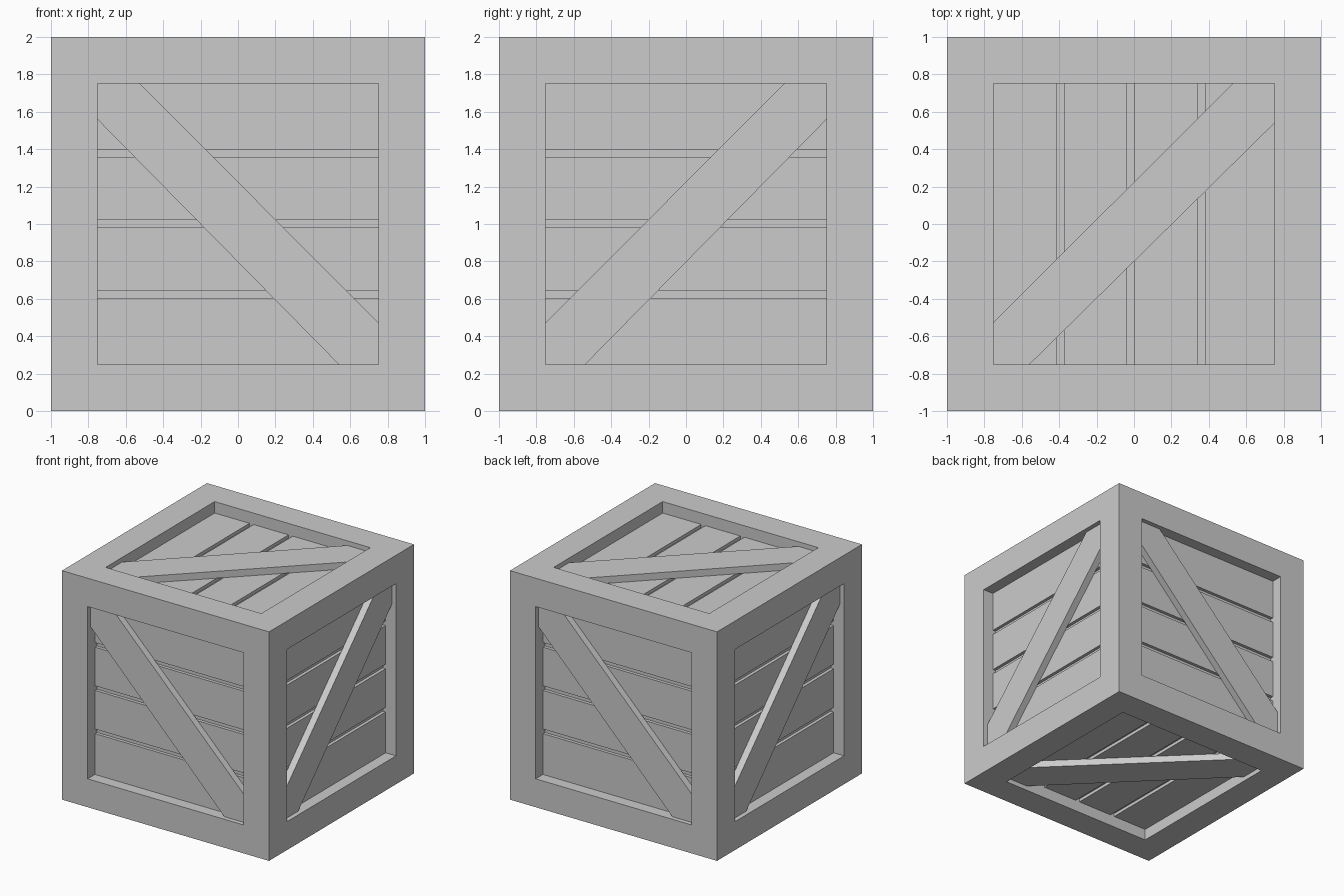
import bpy, bmesh
from mathutils import Vector

if "Cube" in bpy.data.objects:
    bpy.data.objects.remove(bpy.data.objects["Cube"])

HALF, OPEN = 1.0, 0.752                      # cube half size, opening half size
FLOOR, PLANK, BRACE = 0.872, 0.90, 0.96      # distances of surfaces from the centre
CENTRE = Vector((0, 0, 1))


def finish(bm, name):
    bmesh.ops.recalc_face_normals(bm, faces=bm.faces[:])
    mesh = bpy.data.meshes.new(name)
    bm.to_mesh(mesh)
    bm.free()
    ob = bpy.data.objects.new(name, mesh)
    bpy.context.collection.objects.link(ob)
    return ob


def slab(name, outline, w0, w1, u, v):
    """Prism of a 2D outline on the crate side spanned by u (right) and v (up)."""
    u, v = Vector(u), Vector(v)
    w = u.cross(v)
    bm = bmesh.new()
    low, high = [[bm.verts.new(CENTRE + u * a + v * b + w * d) for a, b in outline]
                 for d in (w0, w1)]
    bm.faces.new(low[::-1])
    bm.faces.new(high)
    n = len(outline)
    for i in range(n):
        j = (i + 1) % n
        bm.faces.new((low[i], low[j], high[j], high[i]))
    return finish(bm, name)


# Frame: cube with a square recess in every side
bm = bmesh.new()
bmesh.ops.create_cube(bm, size=2 * HALF)
sides = bm.faces[:]
bmesh.ops.inset_individual(bm, faces=sides, thickness=HALF - OPEN, use_even_offset=True)
for face in sides:
    shift = face.normal * (FLOOR - HALF)
    inner = bmesh.ops.extrude_discrete_faces(bm, faces=[face])["faces"][0]
    bmesh.ops.translate(bm, verts=inner.verts[:], vec=shift)
bmesh.ops.translate(bm, verts=bm.verts[:], vec=CENTRE)
finish(bm, "crate_frame")

# Sides: name, right axis, up axis, mirrored brace, plank gap offset
SIDES = [
    ("front", (1, 0, 0), (0, 0, 1), 1, 0.002),
    ("back", (-1, 0, 0), (0, 0, 1), 1, 0.002),
    ("right", (0, 1, 0), (0, 0, 1), -1, 0.002),
    ("left", (0, -1, 0), (0, 0, 1), -1, 0.002),
    ("top", (0, 1, 0), (-1, 0, 0), 1, 0.018),
    ("bottom", (0, -1, 0), (-1, 0, 0), 1, 0.018),
]
BRACE_OUTLINE = [(-OPEN, OPEN), (-OPEN, .56), (.54, -OPEN),
                 (OPEN, -OPEN), (OPEN, -.53), (-.525, OPEN)]
GAP = 0.02                                   # half width of a plank gap

for side, u, v, flip, off in SIDES:
    # Four planks with narrow gaps
    gaps = [off + k * 0.3775 for k in (-1, 0, 1)]
    starts = [-OPEN] + [g + GAP for g in gaps]
    ends = [g - GAP for g in gaps] + [OPEN]
    for i, (a, b) in enumerate(zip(starts, ends)):
        slab(f"{side}_plank_{i + 1}",
             [(-OPEN, a), (OPEN, a), (OPEN, b), (-OPEN, b)], FLOOR, PLANK, u, v)
    # Diagonal brace
    slab(f"{side}_brace", [(a * flip, b) for a, b in BRACE_OUTLINE], PLANK, BRACE, u, v)
